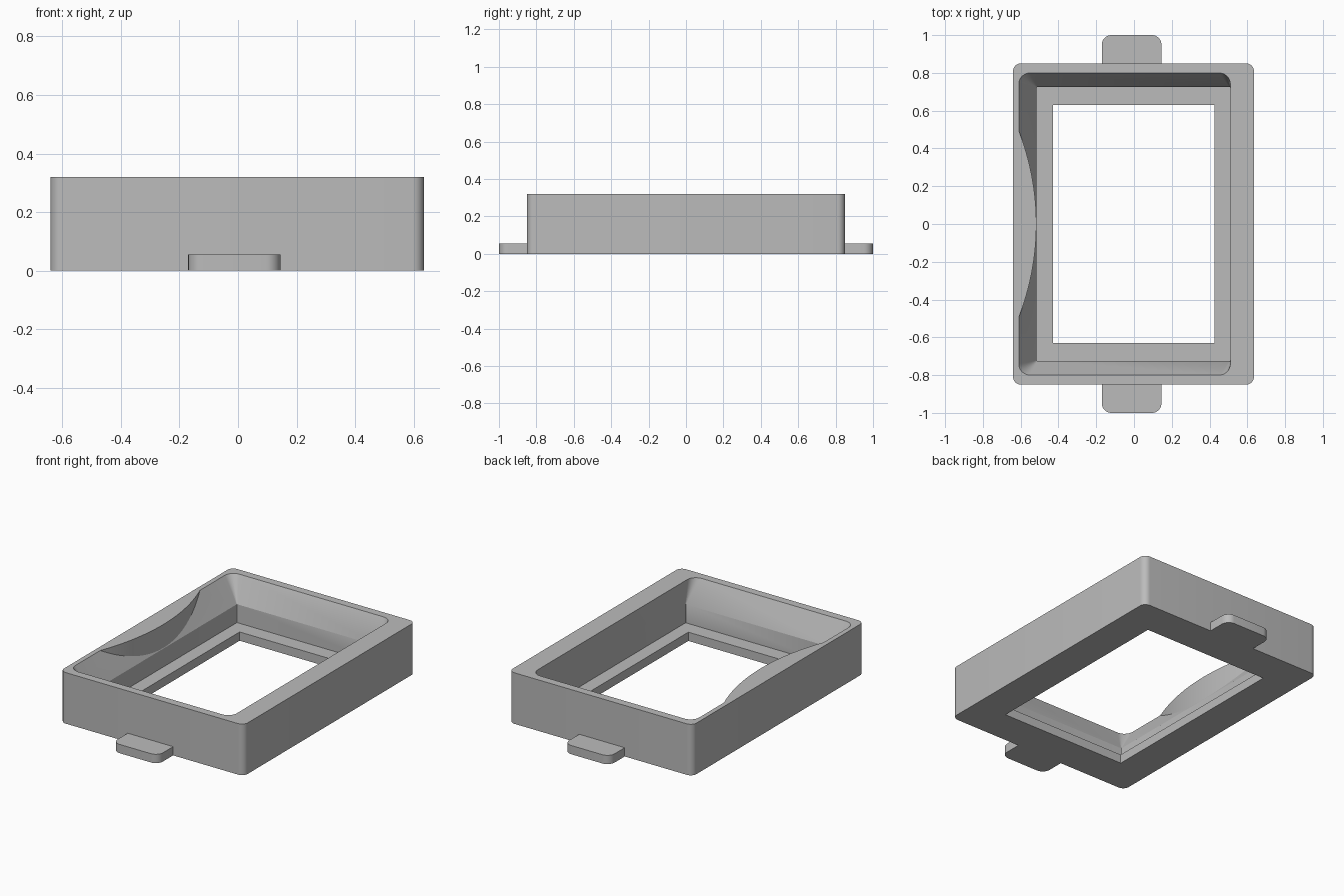
import bpy
import bmesh
from math import sin, cos, pi, radians

if "Cube" in bpy.data.objects:
    bpy.data.objects.remove(bpy.data.objects["Cube"], do_unlink=True)

GREY = (0.5, 0.5, 0.5, 1)
mat = bpy.data.materials.new("plain grey")
mat.use_nodes = True
mat.diffuse_color = GREY
mat.node_tree.nodes["Principled BSDF"].inputs["Base Color"].default_value = GREY


def outline(x0, x1, y0, y1, radii, steps=8):
    """Rounded rectangle, counter-clockwise; radii start at the +x +y corner."""
    corners = [(x1, y1, -1, -1), (x0, y1, 1, -1), (x0, y0, 1, 1), (x1, y0, -1, 1)]
    pts = []
    for i, ((x, y, sx, sy), r) in enumerate(zip(corners, radii)):
        n = steps if r else 0
        for k in range(n + 1):
            a = (i + k / max(n, 1)) * pi / 2
            pts.append((x + r * (sx + cos(a)), y + r * (sy + sin(a))) if r else (x, y))
    return pts


def loft(name, sections):
    """Solid through a list of (outline, height) sections."""
    bm = bmesh.new()
    rings = [[bm.verts.new((x, y, z)) for x, y in pts] for pts, z in sections]
    for low, high in zip(rings, rings[1:]):
        for i in range(len(low)):
            j = (i + 1) % len(low)
            bm.faces.new((low[i], low[j], high[j], high[i]))
    bm.faces.new(rings[0][::-1])
    bm.faces.new(rings[-1])
    bmesh.ops.recalc_face_normals(bm, faces=bm.faces)
    mesh = bpy.data.meshes.new(name)
    bm.to_mesh(mesh)
    bm.free()
    mesh.materials.append(mat)
    obj = bpy.data.objects.new(name, mesh)
    bpy.context.collection.objects.link(obj)
    return obj


def prism(name, pts, z0, z1):
    return loft(name, [(pts, z0), (pts, z1)])


def cut(target, cutter):
    """Subtract the cutter from the target, then remove the cutter."""
    mod = target.modifiers.new("cut", 'BOOLEAN')
    mod.operation = 'DIFFERENCE'
    mod.solver = 'EXACT'
    mod.object = cutter
    graph = bpy.context.evaluated_depsgraph_get()
    mesh = bpy.data.meshes.new_from_object(target.evaluated_get(graph))
    target.modifiers.clear()
    target.data = mesh
    bpy.data.objects.remove(cutter, do_unlink=True)


def smooth(obj):
    bpy.ops.object.select_all(action='DESELECT')
    obj.select_set(True)
    bpy.context.view_layer.objects.active = obj
    bpy.ops.object.shade_smooth_by_angle(angle=radians(25))


TOP, LEDGE, BEND = 0.32, 0.055, 0.17

# Outer body
frame = prism("frame", outline(-0.64, 0.635, -0.85, 0.85, [0.04] * 4), 0, TOP)

# Pocket: straight at the bottom, flaring outwards on three sides
floor = outline(-0.515, 0.51, -0.725, 0.725, [0.004] * 4)
mouth = outline(-0.61, 0.51, -0.8, 0.8, [0.06] * 4)
pocket = loft("pocket_cutter", [(floor, LEDGE), (floor, BEND), (mouth, TOP), (mouth, TOP + 0.1)])

# Curved bulge left standing on the flared long wall
R = 1.36
arc = [(-0.517 - R + R * cos(a), R * sin(a))
       for a in (radians(-30 + 60 * k / 48) for k in range(49))]
cut(pocket, prism("bulge_cutter", arc, LEDGE + 0.05, TOP + 0.2))
cut(frame, pocket)

# Window through the floor, leaving a ledge
cut(frame, prism("window_cutter", outline(-0.43, 0.425, -0.63, 0.63, [0] * 4), -0.1, 0.12))
smooth(frame)

# Mounting tabs at both ends
for name, y0, y1, radii in (("front_tab", -1, -0.85, (0, 0, 0.05, 0.05)),
                            ("back_tab", 0.85, 1, (0.05, 0.05, 0, 0))):
    smooth(prism(name, outline(-0.17, 0.145, y0, y1, radii), 0, 0.055))
